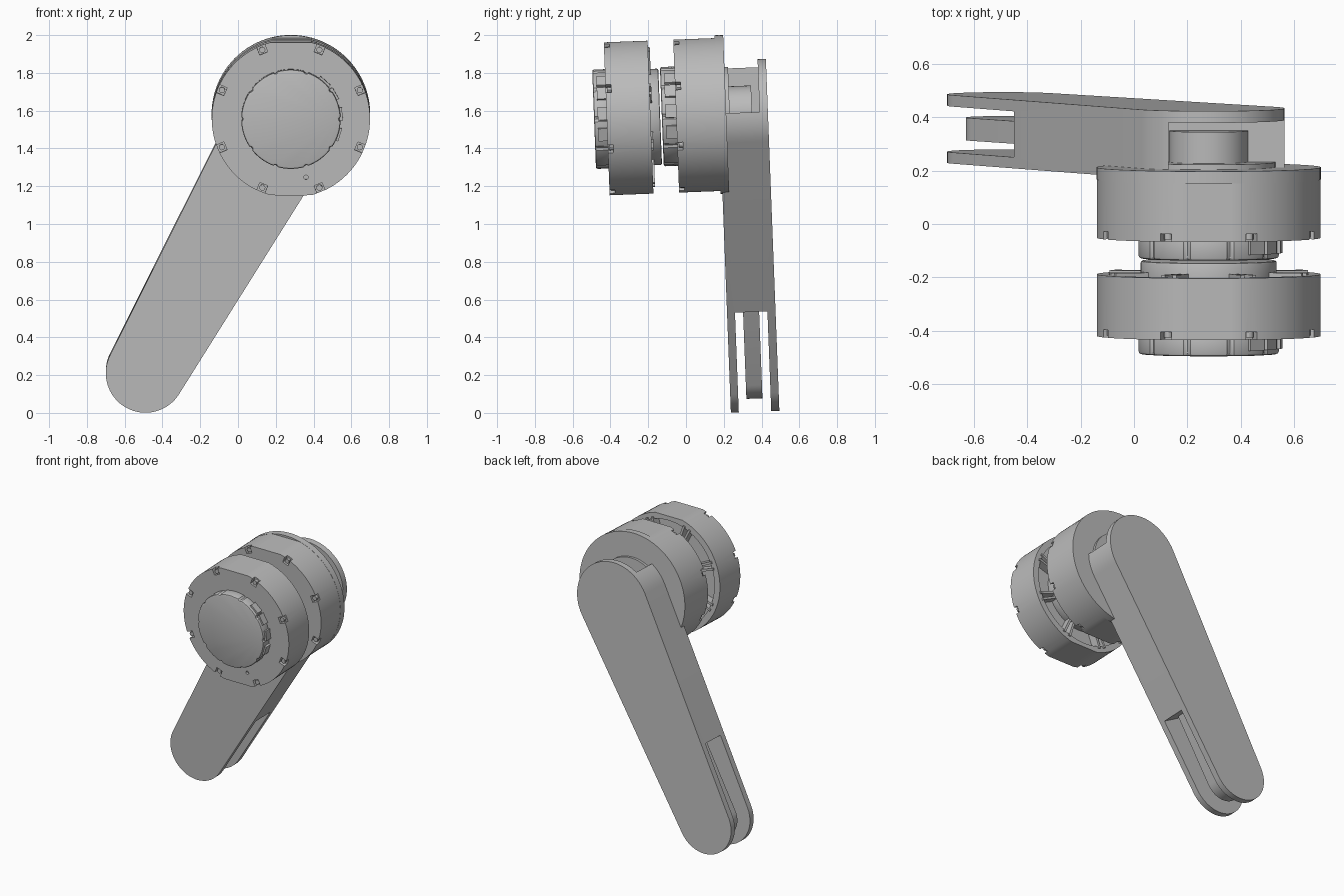
import bpy, bmesh, math
from math import sin, cos, pi, radians
from mathutils import Matrix, Vector

cube = bpy.data.objects.get("Cube")
if cube:
    bpy.data.objects.remove(cube, do_unlink=True)

grey = bpy.data.materials.new("plain grey")
grey.use_nodes = True
GREY = (0.5, 0.5, 0.5, 1)
grey.diffuse_color = GREY
grey.node_tree.nodes["Principled BSDF"].inputs["Base Color"].default_value = GREY

# The motor axis is the local y axis; the whole assembly leans slightly.
LEAN = Matrix.Translation((0.28, 0, 1.573)) @ Matrix.Rotation(radians(2.2), 4, 'X')
parts = []


def prism(name, outlines, y0, y1, bevel=0, keep=True):
    """Extrude one or more (x, z) outlines along y."""
    bm = bmesh.new()
    for outline in outlines:
        face = bm.faces.new([bm.verts.new((x, y0, z)) for x, z in outline])
        new = bmesh.ops.extrude_face_region(bm, geom=[face])["geom"]
        bmesh.ops.translate(bm, vec=(0, y1 - y0, 0),
                            verts=[v for v in new if isinstance(v, bmesh.types.BMVert)])
    bmesh.ops.recalc_face_normals(bm, faces=bm.faces[:])
    mesh = bpy.data.meshes.new(name)
    bm.to_mesh(mesh)
    bm.free()
    ob = bpy.data.objects.new(name, mesh)
    bpy.context.collection.objects.link(ob)
    mesh.materials.append(grey)
    if bevel:
        mod = ob.modifiers.new("edge", 'BEVEL')
        mod.width = bevel
        mod.segments = 2
        mod.limit_method = 'ANGLE'
        mod.angle_limit = radians(50)
    if keep:
        parts.append(ob)
    return ob


def carve(ob, cutter):
    """Subtract a cutter and discard it."""
    mod = ob.modifiers.new("carve", 'BOOLEAN')
    mod.operation = 'DIFFERENCE'
    mod.solver = 'EXACT'
    mod.object = cutter
    bpy.context.view_layer.objects.active = ob
    bpy.ops.object.modifier_apply(modifier=mod.name)
    bpy.data.objects.remove(cutter, do_unlink=True)


def circle(r, n=64, cx=0, cz=0, flat=9):
    pts = [(r * cos(2 * pi * i / n), r * sin(2 * pi * i / n)) for i in range(n)]
    return [(cx + x, cz + max(-flat, min(flat, z))) for x, z in pts]


def scalloped(r, n=120):
    """Round outline with ten small nicks."""
    return [((r - 0.01 * (i % 12 == 0)) * cos(2 * pi * i / n),
             (r - 0.01 * (i % 12 == 0)) * sin(2 * pi * i / n)) for i in range(n)]


def block(angle, r0, r1, w):
    """Rectangle lying along a radius."""
    d, s = Vector((cos(angle), sin(angle))), Vector((-sin(angle), cos(angle))) * w / 2
    return [tuple(p) for p in (d * r0 - s, d * r1 - s, d * r1 + s, d * r0 + s)]


def capsule(c1, r1, c2, r2, n=32):
    """Outline around two circles and their common tangents."""
    d = Vector(c2) - Vector(c1)
    axis, g = math.atan2(d.y, d.x), math.acos((r1 - r2) / d.length)
    pts = []
    for c, r, a0, a1 in ((c2, r2, axis - g, axis + g),
                         (c1, r1, axis + g, axis + 2 * pi - g)):
        for i in range(n + 1):
            a = a0 + (a1 - a0) * i / n
            pts.append((c[0] + r * cos(a), c[1] + r * sin(a)))
    return pts


# Leg: tapered bar, open at the top pivot and forked at the knee
HIP, KNEE = (0, 0), (-0.77, -1.37)
leg = prism("leg", [capsule(KNEE, 0.21, HIP, 0.285)], 0.177, 0.434)
carve(leg, prism("hip_pocket", [[(-0.15, 0.005), (0.5, 0.005), (0.5, 0.5), (-0.15, 0.5)]],
                 0.1, 0.39, keep=False))
along = math.atan2(-KNEE[1], -KNEE[0])
slot = [(x + KNEE[0], z + KNEE[1]) for x, z in block(along, -0.4, 0.497, 0.8)]
carve(leg, prism("fork_slot", [slot], 0.219, 0.391, keep=False))

# Knee tongue between the fork plates
end = (KNEE[0] + 0.52 * cos(along), KNEE[1] + 0.52 * sin(along))
prism("knee_tongue", [capsule(KNEE, 0.14, end, 0.14)], 0.262, 0.347)

# Hip shaft and its collar
prism("hip_shaft", [circle(0.147)], 0.2, 0.35)
prism("hip_collar", [circle(0.25)], 0.2, 0.232)

# Motors: drum with rim notches, screws, front cap and side connector
RIM = [radians(22.5 + 45 * k) for k in range(8)]


def motor(label, front, back, cap_front):
    drum = prism(label + "_drum", [circle(0.419, 96, flat=0.405)], front, back)
    carve(drum, prism("notches", [block(a, 0.375, 0.5, 0.045) for a in RIM],
                      front - 0.02, front + 0.03, keep=False))
    carve(drum, prism("pin_hole", [circle(0.012, 12, 0.08, -0.31)],
                      front - 0.02, front + 0.02, keep=False))
    prism(label + "_screws", [circle(0.016, 12, 0.395 * cos(a), 0.395 * sin(a)) for a in RIM],
          front + 0.008, front + 0.04)
    prism(label + "_cap", [scalloped(0.263)], cap_front, front + 0.02, bevel=0.01)
    prism(label + "_connectors", [block(radians(a), 0.2, 0.274, 0.07) for a in (-18, 6, 30, 48)],
          cap_front + 0.02, front + 0.01)
    return drum


front_drum = motor("front_motor", -0.42, -0.188, -0.487)
rear_drum = motor("rear_motor", -0.052, 0.18, -0.128)

# Rear flange against the leg
prism("rear_motor_flange", [circle(0.42, 96)], 0.167, 0.213)

# Recessed back of the front motor with ribs and central boss
carve(front_drum, prism("back_recess", [circle(0.375)], -0.235, -0.1, keep=False))
prism("back_boss", [circle(0.255)], -0.25, -0.137, bevel=0.008)
prism("back_ribs", [block(a + o, 0.24, 0.39, 0.016) for a in RIM for o in (-0.06, 0.06)],
      -0.24, -0.178)

# Finish: apply edges, lean the assembly, shade
for ob in parts:
    bpy.ops.object.select_all(action='DESELECT')
    ob.select_set(True)
    bpy.context.view_layer.objects.active = ob
    for mod in list(ob.modifiers):
        bpy.ops.object.modifier_apply(modifier=mod.name)
    ob.data.transform(LEAN)
    bpy.ops.object.shade_smooth_by_angle(angle=radians(30))
